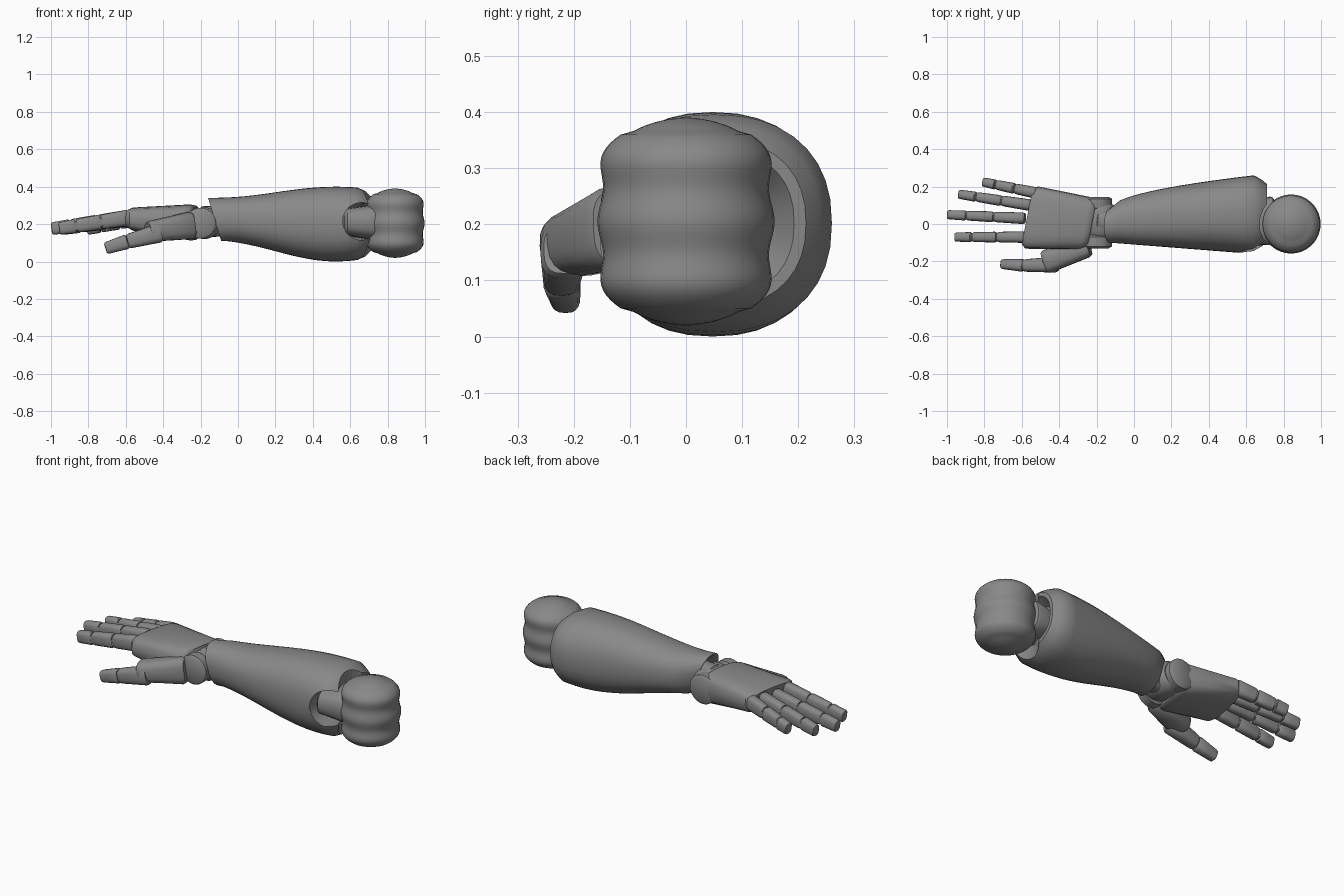
import bpy, bmesh, math
from mathutils import Vector

cube = bpy.data.objects.get("Cube")
if cube:
    bpy.data.objects.remove(cube)

colour = (0.25, 0.25, 0.25, 1)
grey = bpy.data.materials.new("dark grey plastic")
grey.use_nodes = True
grey.diffuse_color = colour
grey.node_tree.nodes["Principled BSDF"].inputs["Base Color"].default_value = colour
parts = []


def skin(name, rings):
    """Join rings of points into one closed object."""
    bm = bmesh.new()
    loops = [[bm.verts.new(point) for point in ring] for ring in rings]
    count = len(loops[0])
    for near, far in zip(loops, loops[1:]):
        for i in range(count):
            j = (i + 1) % count
            bm.faces.new((near[i], near[j], far[j], far[i]))
    bm.faces.new(loops[0])
    bm.faces.new(loops[-1])
    bmesh.ops.recalc_face_normals(bm, faces=bm.faces)
    mesh = bpy.data.meshes.new(name)
    bm.to_mesh(mesh)
    bm.free()
    mesh.materials.append(grey)
    ob = bpy.data.objects.new(name, mesh)
    bpy.context.collection.objects.link(ob)
    parts.append(ob)
    return ob


def loft(name, sections, direction, count=20, power=2.8):
    """Sections are (centre, half width, half height, lean along the direction)."""
    forward = Vector(direction).normalized()
    side = Vector((0, 0, 1)).cross(forward).normalized()
    up = forward.cross(side)
    rings = []
    for centre, width, height, lean in sections:
        ring = []
        for i in range(count):
            angle = math.tau * i / count
            c, s = math.cos(angle), math.sin(angle)
            u = math.copysign(abs(c) ** (2 / power), c)
            v = math.copysign(abs(s) ** (2 / power), s)
            ring.append(Vector(centre) + side * width * u + (up * height + forward * lean) * v)
        rings.append(ring)
    return skin(name, rings)


def lathe(name, profile, centre, axis):
    """Profile is (radius, distance along the axis)."""
    count = 36
    rings = []
    for radius, along in profile:
        ring = []
        for i in range(count):
            angle = math.tau * i / count
            p, q = radius * math.cos(angle), radius * math.sin(angle)
            local = (p, q, along) if axis == "Z" else (p, along, q)
            ring.append(Vector(centre) + Vector(local))
        rings.append(ring)
    return skin(name, rings)


def disc(name, radius, half, centre, axis="Y"):
    """A cylinder with chamfered rims."""
    inner, shoulder = radius * 0.8, half * 0.7
    profile = [(inner, -half), (radius, -shoulder), (radius, shoulder), (inner, half)]
    return lathe(name, profile, centre, axis)


def segment(name, start, end, widths, heights, facing=None, power=2.8, blunt=0.85):
    """A tapering boxy limb with softened ends."""
    start, end = Vector(start), Vector(end)
    sections = []
    for t, scale in ((0, 0.85), (0.07, 1), (0.5, 1), (0.9, 1), (0.97, 0.95), (1, blunt)):
        width = widths[0] + (widths[1] - widths[0]) * t
        height = heights[0] + (heights[1] - heights[0]) * t
        sections.append((start.lerp(end, t), width * scale, height * scale, 0))
    return loft(name, sections, facing or end - start, power=power)


# Forearm: swells from the slanted wrist cuff to the elbow, with turned-in ends
def forearm_section(t, scale=1, shift=0):
    swell = (1 - math.cos(math.pi * t / 0.85)) / 2
    front, back = -0.1 - 0.06 * t, 0.08 + 0.18 * math.sqrt(t)
    bottom, top = 0.11 * (1 - swell), 0.34 + 0.06 * swell
    x = -0.125 + 0.765 * t + shift
    centre = (x, (front + back) / 2, (bottom + top) / 2)
    lean = -0.035 * max(0, 1 - 6 * t)
    return centre, (back - front) / 2 * scale, (top - bottom) / 2 * scale, lean


steps = 14
sections = [forearm_section(0, 0.6, 0.08), forearm_section(0, 0.85, 0.01)]
sections += [forearm_section(i / steps, 1) for i in range(steps + 1)]
sections += [forearm_section(1, scale, shift)
             for scale, shift in ((0.9, 0.04), (0.78, 0.07), (0.68, 0.07), (0.5, 0.02))]
forearm = loft("forearm", sections, (1, 0, 0), count=36, power=2.3)

# Cutters: round seat for the elbow and a notch in the front of the rim
elbow = Vector((0.84, 0, 0.205))
seat = disc("elbow_seat_cutter", 0.168, 0.5, elbow, "Z")
notch = disc("rim_notch_cutter", 0.1, 0.13, (0.66, -0.08, 0.215))
for cutter in (seat, notch):
    parts.remove(cutter)
    cutter.hide_render = True
    cutter.hide_viewport = True
    cut = forearm.modifiers.new("cut", "BOOLEAN")
    cut.operation, cut.object = "DIFFERENCE", cutter

# Elbow: ribbed drum with a stepped cap at each end, held by a bracket
profile = []
rows = 48
for i in range(1, rows):
    s = -math.cos(math.pi * i / rows)
    radius = 0.153 * math.sqrt(1 - abs(s) ** 5) + 0.005 * math.cos(10 * s)
    if abs(s) > 0.85:
        radius -= 0.012
    profile.append((radius, 0.186 * s))
lathe("elbow_drum", profile, elbow, "Z")
segment("elbow_bracket", (0.56, 0, 0.21), (0.76, 0.02, 0.21), (0.12, 0.13), (0.07, 0.1))

# Wrist: barrel, link into the forearm and a cheek on each side
hinge = Vector((-0.18, 0.02, 0.205))
disc("wrist_barrel", 0.085, 0.085, hinge)
segment("wrist_link", (-0.2, 0.02, 0.21), (-0.03, 0.01, 0.22), (0.065, 0.06), (0.085, 0.08))
for label, offset in (("front", -0.115), ("back", 0.09)):
    disc(label + "_wrist_cheek", 0.082, 0.035, hinge + Vector((-0.02, offset, 0)))

# Palm: thicker toward the wrist, slanted along the knuckles
segment("palm", (-0.572, 0.037, 0.228), (-0.225, 0, 0.207), (0.172, 0.14), (0.06, 0.1),
        facing=(1, -0.2, 0), power=3.4)

# Fingers: root seen from above, length and sideways drift
fingers = {"little": (-0.52, 0.165, 0.29, 0.06), "ring": (-0.55, 0.1, 0.39, 0.06),
           "middle": (-0.58, 0.03, 0.42, 0.02), "index": (-0.58, -0.07, 0.38, 0)}
for name, (x, y, length, drift) in fingers.items():
    root = Vector((x, y, 0.235))
    tip = root + Vector((-length, drift, -0.06))
    points = [root.lerp(tip, t) for t in (0, 0.4, 0.75, 1)]
    gap = (tip - root).normalized() * 0.003
    for i in range(3):
        width, height = 0.031 - 0.002 * i, 0.043 - 0.003 * i
        segment(f"{name}_finger_segment_{i + 1}", points[i] + gap, points[i + 1] - gap,
                (width, width - 0.003), (height, height - 0.004), blunt=0.75 if i == 2 else 0.85)
    for i in (1, 2):
        disc(f"{name}_finger_joint_{i}", 0.026, 0.022, points[i])

# Thumb: broad tapering base, then two segments
knuckle, bend = Vector((-0.41, -0.217, 0.155)), Vector((-0.59, -0.222, 0.107))
segment("thumb_base", (-0.24, -0.125, 0.195), (-0.48, -0.205, 0.16), (0.05, 0.065), (0.075, 0.055))
segment("thumb_middle", knuckle, bend, (0.043, 0.033), (0.052, 0.039))
segment("thumb_tip", bend, (-0.708, -0.214, 0.07), (0.034, 0.026), (0.04, 0.032), blunt=0.75)

# Smooth shading with sharp edges kept
bpy.ops.object.select_all(action="DESELECT")
for ob in parts:
    ob.select_set(True)
bpy.context.view_layer.objects.active = forearm
bpy.ops.object.shade_smooth_by_angle(angle=math.radians(40))
